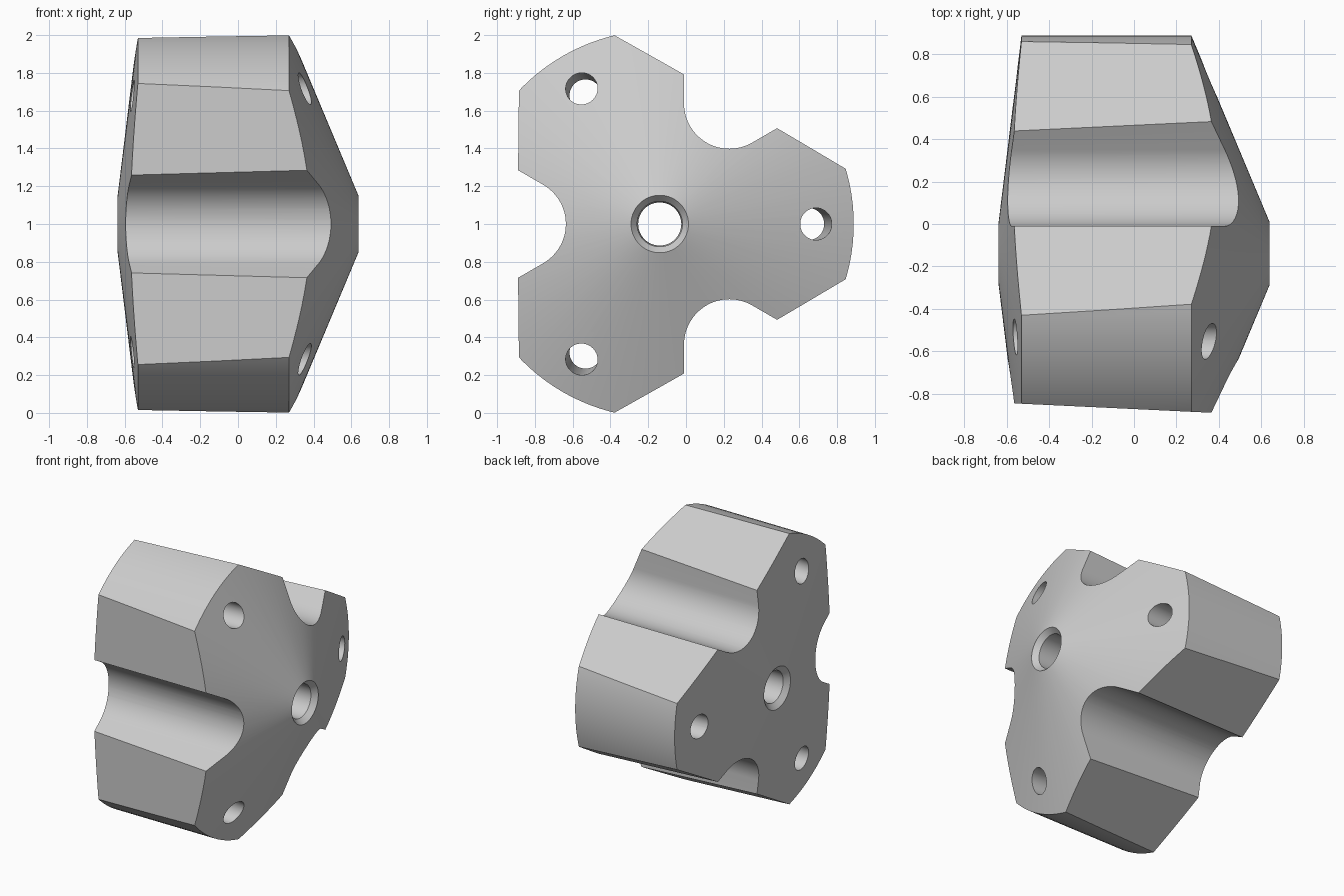
import bpy
import bmesh
from math import sin, cos, pi, radians
from mathutils import Matrix, Vector

cube = bpy.data.objects.get("Cube")
if cube:
    bpy.data.objects.remove(cube)

AXIS = Vector((0, -0.139, 1.0))   # the hub axis runs along x
OUTER_R = 1.027

grey = bpy.data.materials.new("plain grey")
grey.use_nodes = True
colour = (0.6, 0.6, 0.6, 1)
grey.diffuse_color = colour
grey.node_tree.nodes["Principled BSDF"].inputs["Base Color"].default_value = colour


def skin(name, rings, closed=False, angle=0):
    """Join equal rings of points; either cap the ends or close into a tube."""
    bm = bmesh.new()
    loops = [[bm.verts.new(p) for p in ring] for ring in rings]
    pairs = list(zip(loops, loops[1:]))
    if closed:
        pairs.append((loops[-1], loops[0]))
    else:
        bm.faces.new(loops[0])
        bm.faces.new(loops[-1])
    n = len(loops[0])
    for a, b in pairs:
        for i in range(n):
            j = (i + 1) % n
            bm.faces.new((a[i], a[j], b[j], b[i]))
    bmesh.ops.recalc_face_normals(bm, faces=bm.faces)
    bm.transform(Matrix.Translation(AXIS) @ Matrix.Rotation(angle, 4, 'X'))
    mesh = bpy.data.meshes.new(name)
    bm.to_mesh(mesh)
    bm.free()
    mesh.materials.append(grey)
    ob = bpy.data.objects.new(name, mesh)
    bpy.context.collection.objects.link(ob)
    return ob


def circle(x, r, n, offset=0):
    return [(x, offset + r * cos(2 * pi * i / n), r * sin(2 * pi * i / n)) for i in range(n)]


# Turned body: two cones, a cylinder and a chamfered bore
profile = [(0.637, 0.152), (0.60, 0.12), (-0.605, 0.114), (-0.637, 0.152),
           (-0.53, OUTER_R), (0.27, OUTER_R)]
body = skin("three_lobed_hub", [circle(x, r, 120) for x, r in profile], closed=True)

# Slot outline: round bottom with straight flared sides
slot = [(0.737 - 0.24 * cos(t), 0.24 * sin(t))
        for t in (radians(-60 + 5 * i) for i in range(25))]
y, z = slot[-1]
flare = (y + 0.6 * cos(pi / 6), z + 0.6 * sin(pi / 6))
slot = [(flare[0], -flare[1])] + slot + [flare]

cutters = []
for k in range(3):
    lobe = k * 2 * pi / 3
    gap = lobe + pi / 3
    # Drafted flat across each gap between lobes
    ends = [[(x, y, z) for y, z in ((p, -2), (p, 2), (1.6, 2), (1.6, -2))]
            for x, p in ((1, 0.78), (-1, 0.685))]
    cutters.append(skin("flat_cutter", ends, angle=gap))
    # Rounded slot
    cutters.append(skin("slot_cutter", [[(x, y, z) for y, z in slot] for x in (1, -1)], angle=gap))
    # Slightly slanted hole through each lobe
    cutters.append(skin("hole_cutter", [circle(1, 0.085, 40, 0.857),
                                        circle(-1, 0.085, 40, 0.765)], angle=lobe))

bpy.context.view_layer.objects.active = body
for cutter in cutters:
    cutter.hide_render = True
    mod = body.modifiers.new("cut", 'BOOLEAN')
    mod.operation = 'DIFFERENCE'
    mod.solver = 'EXACT'
    mod.object = cutter
    bpy.ops.object.modifier_apply(modifier=mod.name)
for cutter in cutters:
    bpy.data.objects.remove(cutter)

for ob in bpy.context.selected_objects:
    ob.select_set(False)
body.select_set(True)
bpy.ops.object.shade_smooth_by_angle(angle=radians(20))
